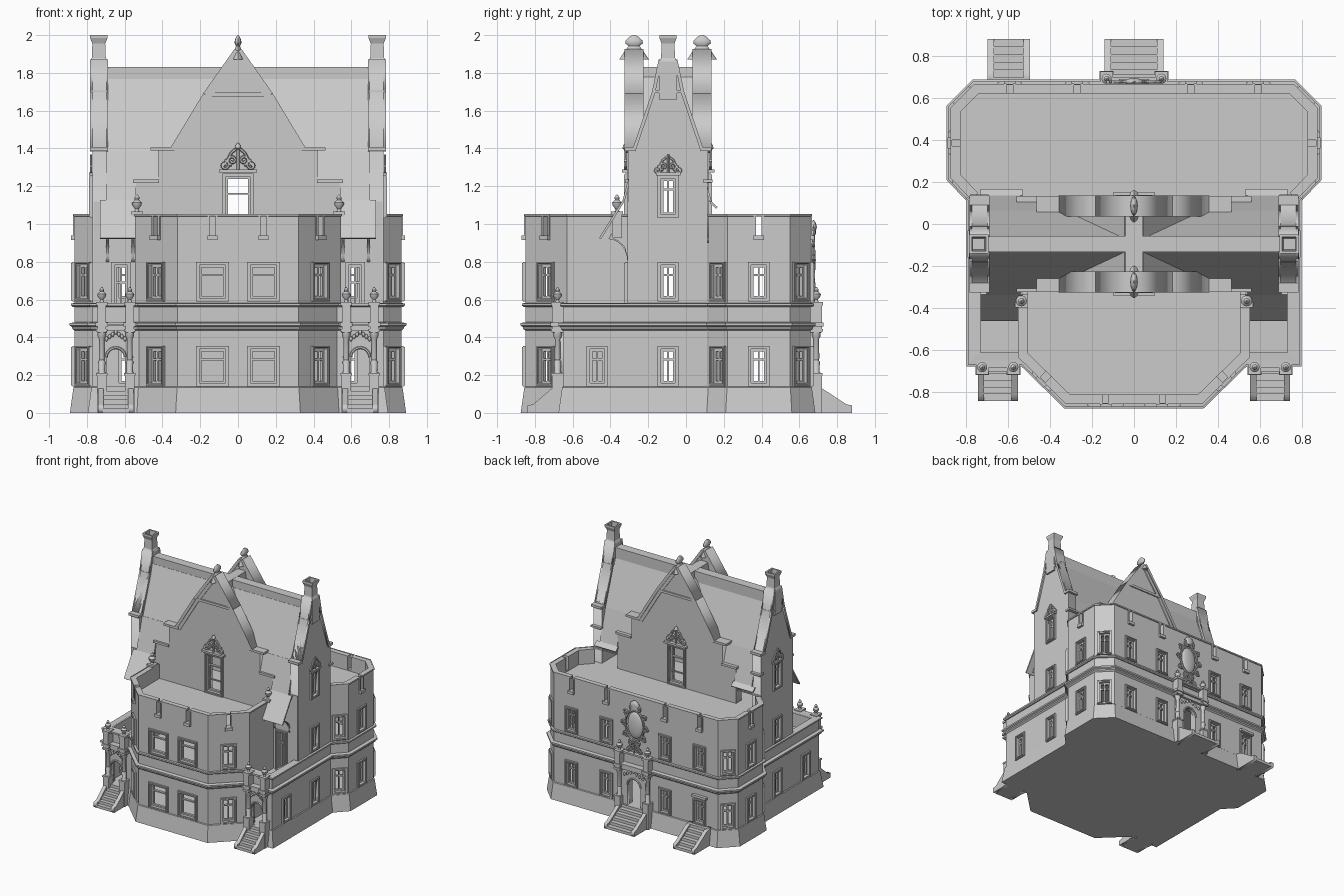
import bpy, bmesh, math
from mathutils import Matrix, Vector

if "Cube" in bpy.data.objects:
    bpy.data.objects.remove(bpy.data.objects["Cube"])
T, I = Matrix.Translation, Matrix.Identity(4)
XZ = Matrix(((1,0,0,0),(0,0,-1,0),(0,1,0,0),(0,0,0,1)))   # drawing plane -> x,z
YZ = Matrix(((0,0,1,0),(1,0,0,0),(0,1,0,0),(0,0,0,1)))    # drawing plane -> y,z
YC = -.095                                                # main ridge line
smooth = []

def make(name, me, mirror=False, thick=0):
    ob = bpy.data.objects.new(name, me)
    bpy.context.collection.objects.link(ob)
    if mirror:
        ob.modifiers.new("mirror", 'MIRROR')
    if thick:
        m = ob.modifiers.new("thick", 'SOLIDIFY')
        m.thickness, m.offset, m.use_even_offset = thick, -1, True
    return ob

def finish(name, bm, mirror=False, thick=0):
    if not thick:
        bmesh.ops.recalc_face_normals(bm, faces=bm.faces)
    me = bpy.data.meshes.new(name); bm.to_mesh(me); bm.free()
    return make(name, me, mirror, thick)

def box(bm, c, s, M=I):
    bmesh.ops.create_cube(bm, size=1, matrix=M @ T(c) @ Matrix.Diagonal((*s, 1)))

def boxes(name, items, mirror=False):
    bm = bmesh.new()
    for c, s in items: box(bm, c, s)
    return finish(name, bm, mirror)

def curve(name, paths, M, mirror, closed, dims, ext=0, bev=0):
    cu = bpy.data.curves.new(name, 'CURVE'); cu.dimensions = dims
    if dims == '2D': cu.fill_mode = 'BOTH'
    cu.extrude, cu.bevel_depth, cu.bevel_resolution, cu.use_fill_caps = ext, bev, 1, bev > 0
    for p in paths:
        s = cu.splines.new('POLY'); s.points.add(len(p) - 1); s.use_cyclic_u = closed
        for q, pt in zip(p, s.points): pt.co = (q[0], q[1], 0, 1)
    tmp = bpy.data.objects.new("tmp", cu); bpy.context.collection.objects.link(tmp)
    dg = bpy.context.evaluated_depsgraph_get()
    me = bpy.data.meshes.new_from_object(tmp.evaluated_get(dg))
    bpy.data.objects.remove(tmp); me.transform(M)
    return make(name, me, mirror)

def plate(name, loops, thick, M, mirror=False):   # flat shape with holes
    return curve(name, loops, M, mirror, True, '2D', ext=thick / 2)

def tubes(name, paths, r, M, mirror=False):
    ob = curve(name, paths, M, mirror, False, '3D', bev=r); smooth.append(ob)

def lathe(name, prof, spots, mirror=False, n=12, sc=(1, 1)):
    bm = bmesh.new()
    for x, y, z in spots:
        rings = [[bm.verts.new((x + r*sc[0]*math.cos(a*math.tau/n), y + r*sc[1]*math.sin(a*math.tau/n), z + h))
                  for a in range(n)] for r, h in prof]
        for A, B in zip(rings, rings[1:]):
            for i in range(n): bm.faces.new((A[i], A[(i+1) % n], B[(i+1) % n], B[i]))
        bm.faces.new(rings[0]); bm.faces.new(rings[-1])
    smooth.append(finish(name, bm, mirror))

def sweep(name, loop, prof, cap=True, mirror=False):   # (offset, z) profile round a plan outline
    P = [Vector(p) for p in loop]; n = len(P); bm = bmesh.new(); rings = []
    nor = [Vector(((P[(i+1) % n]-P[i]).y, -(P[(i+1) % n]-P[i]).x)).normalized() for i in range(n)]
    for o, z in prof:
        rings.append([bm.verts.new((*(P[i] + (nor[i-1]+nor[i]) * o / (1+nor[i-1].dot(nor[i]))), z)) for i in range(n)])
    for A, B in zip(rings, rings[1:]):
        for i in range(n): bm.faces.new((A[i], A[(i+1) % n], B[(i+1) % n], B[i]))
    if cap: bm.faces.new(rings[0]); bm.faces.new(rings[-1])
    return finish(name, bm, mirror)

def sym(half): return half + [(-x, y) for x, y in reversed(half) if x > 0]
def rect(x0, x1, z0, z1): return [(x0, z0), (x1, z0), (x1, z1), (x0, z1)]
def square(x, y, h): return rect(x-h, x+h, y-h, y+h)

def border(bm, M, w, z0, z1, b, ya, yb):
    y, d, zc = (ya+yb)/2, yb-ya, (z0+z1)/2
    for s in (-1, 1): box(bm, (s*(w+b)/2, y, zc), (b, d, z1-z0+2*b), M)
    for z in (z0-b/2, z1+b/2): box(bm, (0, y, z), (w, d, b), M)

def window(bm, M, w, z0, z1, kind):
    if kind == 'slot':
        for s in (-1, 1): box(bm, (s*(w/2+.006), .01, (z0+z1)/2), (.012, .035, z1-z0), M)
        box(bm, (0, .0, z0-.012), (w+.024, .04, .024), M)
        return
    border(bm, M, w, z0, z1, .018, -.012, .02)
    border(bm, M, w+.012, z0-.006, z1+.006, .006, -.018, 0)
    border(bm, M, w-.024, z0+.012, z1-.012, .012, .012, .032)
    box(bm, (0, .022, z0+(z1-z0)*.7), (w, .02, .01), M)
    if kind == 'tee': box(bm, (0, .022, (z0+z1)/2), (.01, .02, z1-z0), M)

def wall(name, path, z0, z1, ops, t=.04):   # right-half wall with openings, mirrored
    bm, fb, cols = bmesh.new(), bmesh.new(), []
    zs = sorted({z0, z1} | {z for o in ops for z in o[3:5]})
    for k, (p, q) in enumerate(zip(path, path[1:])):
        p, q = Vector(p), Vector(q); L = (q-p).length; d = (q-p)/L
        holes = [(L/2 if o[1] is None else o[1], *o[2:]) for o in ops if o[0] == k]
        us = sorted({0, L} | {min(max(h[0]+s*h[1]/2, 0), L) for h in holes for s in (-1, 1)})
        cols += [(p+d*a, p+d*b, (a+b)/2, holes) for a, b in zip(us, us[1:]) if b-a > 1e-4]
        for u, w, a, b, kind in holes:
            c = p+d*u
            M = Matrix(((d.x, -d.y, 0, c.x), (d.y, d.x, 0, c.y), (0, 0, 1, 0), (0, 0, 0, 1)))
            if kind: window(fb, M, w, a, b, kind)
    for A, B, u, holes in cols:
        for a, b in zip(zs, zs[1:]):
            if not any(abs(u-h[0]) < h[1]/2 and h[2] < (a+b)/2 < h[3] for h in holes):
                bm.faces.new([bm.verts.new((*c, z)) for c, z in ((A, a), (B, a), (B, b), (A, b))])
    bmesh.ops.remove_doubles(bm, verts=bm.verts, dist=1e-4)
    finish(name, bm, True, t); finish(name + "_window_frames", fb, True)

# plinth, floors and string courses
half = [(.32,-.85), (.525,-.65), (.77,-.65), (.77,.12), (.865,.22), (.865,.55), (.755,.66)]
foot = sym(half)
sweep("plinth", foot, [(.025, 0), (.006, .135), (0, .14)])
sweep("first_floor", foot, [(-.01, .44), (-.01, .465)])
sweep("lower_cornice", foot, [(0, .435), (.012, .445), (.014, .455), (.026, .462), (.026, .475), (0, .48)], False)
sweep("upper_cornice", foot, [(-.04, .56), (.008, .56), (.018, .568), (.018, .58), (-.04, .583)], False)
sweep("bay_deck", sym([(.32,-.84), (.535,-.63), (.535,-.28)]), [(0, .91), (0, .93)])
sweep("rear_deck", sym([(.76,-.28), (.76,.12), (.855,.22), (.855,.55), (.75,.65)]), [(0, .91), (0, .93)])

# outer walls with windows and parapet slots
G, U, S = (.158, .337), (.608, .782), (.94, 1.05)
wall("front_bay", [(0,-.85), (.32,-.85), (.545,-.63), (.545,-.25)], 0, 1.05,
     [(0, .135, .14, *G, 'wide'), (0, .135, .14, *U, 'wide'), (0, .135, .03, *S, 'slot'),
      (1, None, .09, *G, 'tee'), (1, None, .09, *U, 'tee'), (1, None, .035, *S, 'slot')])
rear = [(3, .755-x, .08, *z, 'tee') for x in (.27, .59) for z in (G, U)] + [(3, .755-x, .03, *S, 'slot') for x in (.27, .59)]
rear += [(k, None, .08, *z, 'tee') for k in (0, 1, 2) for z in (G, U)] + [(1, None, .03, *S, 'slot')]
wall("rear_wing", [(.77,.12), (.865,.22), (.865,.55), (.755,.66), (0,.66)], 0, 1.05,
     rear + [(3, .755, .12, .14, .38, None)])
wall("side_wing", [(.5,-.65), (.77,-.65), (.77,-.29)], 0, .575,
     [(0, .145, .12, .14, .37, None), (1, .18, .075, *G, 'tee')])
wall("balcony_wall", [(.54,-.31), (.765,-.31)], .45, 1.12, [(0, .08, .07, .475, .782, 'tee')])
for nm, P in (("bay_coping", [(.32,-.85), (.545,-.63), (.545,-.3)]), ("rear_coping", half[3:])):
    sweep(nm, sym(P), [(0, 1.04), (.006, 1.042), (.006, 1.053), (0, 1.053)], False)

# end gables: stepped, three windows each, chimney on top
g = [(.21, .02), (.21, 1.39), (.19, 1.39), (.085, 1.70), (.05, 1.87)]
prof = [(YC+a, b) for a, b in sym(g)]
holes = [rect(YC-.037, YC+.037, *z) for z in (G, U, (1.05, 1.24))]
plate("end_gable", [prof] + holes, .075, T((.7325, 0, 0)) @ YZ, True)
bm = bmesh.new()
Mx = T((.77, YC, 0)) @ Matrix.Rotation(math.pi/2, 4, 'Z')
for z in (G, U, (1.05, 1.24)): window(bm, Mx, .074, *z, 'tee')
finish("end_gable_window_frames", bm, True)

def strip(name, p, q, t, thick, M, mirror=True):   # coping along a slope
    p, q = Vector(p), Vector(q); n = Vector((-(q-p).y, (q-p).x)).normalized()*t
    plate(name, [[p, q, q+n, p+n]], thick, M, mirror)
for s in (-1, 1):
    for p, q in zip(g[2:], g[3:]):
        strip("end_gable_coping", (YC+s*p[0], p[1]), (YC+s*q[0], q[1]), s*.018, .095, T((.735, 0, 0)) @ YZ)
boxes("end_gable_trim", [((.735, YC+s*.2, 1.397), (.095, .06, .02)) for s in (-1, 1)] +
      [((.735, YC, 1.70), (.09, .17, .015)), ((.735, YC+.21, 1.228), (.09, .05, .015))], True)
sweep("chimney", square(.737, YC, .035), [(.012, 1.66), (.012, 1.86), (.002, 1.88), (-.001, 1.955),
      (.011, 1.985), (.011, 2.0), (-.002, 2.0), (-.008, 1.9)], True, True)

# front and back cross gables
h = [(.545, .9), (.545, 1.22), (.42, 1.22), (.42, 1.39), (.34, 1.39), (.165, 1.68), (0, 1.915)]
for nm, y, s in (("front", -.275, -1), ("back", .085, 1)):
    M = T((0, y, 0)) @ XZ
    plate(nm + "_gable", [sym(h), rect(-.065, .065, .935, 1.25)], .07, M)
    for p, q in zip(h[4:], h[5:]): strip(nm + "_gable_coping", p, q, -.022, .1, M); strip(nm + "_gable_rake", p, q, .025, .085, M)
    boxes(nm + "_gable_steps", [((.487, y, 1.227), (.14, .095, .018)), ((.395, y, 1.397), (.135, .095, .018)),
          ((.08, y, 1.685), (.16, .09, .02))], True)
    bm = bmesh.new()
    window(bm, T((0, y+s*.035, 0)) @ Matrix.Rotation(math.pi if s > 0 else 0, 4, 'Z'), .13, .95, 1.25, 'wide')
    box(bm, (0, y+s*.045, 1.28), (.2, .04, .016))
    finish(nm + "_gable_door_frame", bm)
    lathe(nm + "_gable_finial", [(.03, 0), (.02, .04), (.011, .07), (.018, .085), (.017, .1), (.01, .118), (.003, .128)],
          [(0, y, 1.872)], sc=(1, 2.6))

# roofs with boxed ridges
R = [(.03, 1.765), (.16, 1.38), (.23, 1.12), (.355, .92)]
bm = bmesh.new()
def slope(pts, s, x0, x1):
    for (a, b), (c, d) in zip(pts, pts[1:]):
        bm.faces.new([bm.verts.new(v) for v in ((x0, YC+s*a, b), (x1, YC+s*a, b), (x1, YC+s*c, d), (x0, YC+s*c, d))])
for s in (-1, 1):
    slope(R[:2], s, 0, .70)
    slope([R[1], (.2, 1.23)], s, .41, .54)
    slope(R[1:3], s, .54, .70)
slope(R[2:], -1, .53, .73)
slope([R[2], (.262, 1.09)], 1, .53, .73)
bm.faces.new([bm.verts.new(v) for v in ((.035,-.26,1.77), (.035,.07,1.77), (.33,.07,1.36), (.33,-.26,1.36))])
finish("roof_slopes", bm, True, .012)
boxes("ridge_boxes", [((0, YC, 1.782), (1.4, .075, .096)), ((0, YC, 1.783), (.08, .3, .097))])
arc = [(-.31-.1*(1-math.cos(a)), .8+.12*math.sin(a)) for a in [i*math.pi/12 for i in range(7)]]
for x in (.555, .69):
    plate("canopy_bracket", [arc + [(-.395, .95), (-.385, .925)] + [(-.31-.08*(1-math.cos(a)), .83+.09*math.sin(a)) for a in (1.2, .6, 0)]
          + [(-.3, .83), (-.3, .8)]], .016, T((x, 0, 0)) @ YZ, True)

# stairs with sloping cheeks, and columned porches
def stairs(name, cx, y0, s, depth, w, mirror=False, n=6):
    boxes(name + "_steps", [((cx, y0+s*depth*(i+1)/n/2, .07*(n-i)/n), (w-.05, depth*(i+1)/n, .14*(n-i)/n)) for i in range(n)], mirror)
    for k in (-1, 1):
        plate(name + "_cheek", [[(y0, 0), (y0, .145), (y0+s*.06, .13), (y0+s*(depth-.03), .045), (y0+s*depth, .04), (y0+s*depth, 0)]],
              .03, T((cx+k*(w/2-.015), 0, 0)) @ YZ, mirror)

URN = [(.012, 0), (.008, .012), (.022, .03), (.024, .042), (.01, .055), (.013, .064), (.002, .08)]
COL = [(.022, 0), (.022, .012), (.016, .02), (.019, .07), (.013, .08), (.016, .09), (.014, .19), (.022, .205), (.024, .23)]
def porch(name, cx, yf, s, hs, aw, top, mirror):
    y = yf+s*.03; items = []
    for x in (cx-hs, cx+hs):
        items += [((x, y, .1), (.052, .06, .2)), ((x, y, .205), (.06, .066, .012)), ((x, y, .5), (.046, .06, .15)),
                  ((x, y, .437), (.06, .068, .014)), ((x, y, .468), (.066, .074, .02)), ((x, y, .578), (.06, .07, .018))]
    items += [((cx, yf+s*.02, .45), (2*hs, .045, .03)), ((cx, yf+s*.02, .475), (2*hs, .06, .012)), ((cx, yf+s*.015, .574), (2*hs, .04, .014))]
    boxes(name + "_masonry", items, mirror)
    cols = [(cx-hs, y, 0), (cx+hs, y, 0)]
    lathe(name + "_columns", COL, [(a, b, .2) for a, b, _ in cols], mirror)
    lathe(name + "_urns", URN, [(a, b, .587) for a, b, _ in cols], mirror)
    r = aw/2
    arch = [(cx+r*math.cos(i*math.pi/12), top-r+r*math.sin(i*math.pi/12)) for i in range(13)]
    M = T((0, yf+s*.008, 0)) @ XZ
    plate(name + "_arch", [rect(cx-hs, cx+hs, .13, .44), [(cx+r, .14)] + arch + [(cx-r, .14)]], .03, M, mirror)
    tubes(name + "_arch_trim", [arch], .008, T((0, yf+s*.025, 0)) @ XZ, mirror)
    lathe(name + "_beads", [(.003, 0), (.009, .01), (.009, .016), (.003, .026)],
          [(cx+k*hs*.22, yf+s*.03, .405-.012*abs(k)+.01) for k in range(-3, 4)], mirror, 8)
porch("side_porch", .647, -.65, -1, .074, .1, .345, True)
porch("rear_porch", 0, .66, 1, .13, .12, .37, False)
stairs("side_porch", .647, -.65, -1, .19, .19, True)
stairs("rear_porch", 0, .66, 1, .22, .28)
stairs("rear_side_door", -.595, .66, 1, .22, .2)
boxes("rear_side_door_hood", [((-.595, .668, .375), (.13, .035, .02))])

# urns on the bay parapet ends
boxes("bay_end_pedestal", [((.535, -.365, .99), (.05, .05, .13)), ((.535, -.365, 1.058), (.062, .062, .014))], True)
lathe("bay_end_urn", [(r*1.1, z*1.15) for r, z in URN], [(.535, -.365, 1.065)], True)

# scrolled crests over gable openings
def scroll(cx, cz, r, a0, turns=1.3, n=16):
    return [(cx+r*(1-.75*i/n)*math.cos(a0+turns*math.tau*i/n), cz+r*(1-.75*i/n)*math.sin(a0+turns*math.tau*i/n)) for i in range(n+1)]
def crest(name, M, k, mirror=False):
    paths = []
    for s in (-1, 1):
        for p in (scroll(.07, .025, .025, 1.5), scroll(.03, .05, .026, -1.5), [(.085, .01), (.05, .06), (.035, .09), (.012, .11)]):
            paths.append([(s*a*k, b*k) for a, b in p])
    tubes(name, paths + [[(0, 0), (0, .13*k)]], .008*k, M, mirror)
for nm, y in (("front_crest", -.32), ("back_crest", .13)):
    crest(nm, T((0, y, 1.287)) @ XZ, 1)
    lathe(nm + "_knob", [(.004, 0), (.016, .012), (.012, .028), (.003, .04)], [(0, y, 1.39)])
crest("end_crest", T((.778, YC, 1.265)) @ YZ, .8, True)
boxes("end_crest_base", [((.775, YC, 1.265), (.03, .13, .014))], True)

# rear cartouche: oval shield, scroll border and crown
bm = bmesh.new()
bmesh.ops.create_uvsphere(bm, u_segments=20, v_segments=12, radius=1, matrix=T((0, .665, .81)) @ Matrix.Diagonal((.07, .022, .11, 1)))
smooth.append(finish("cartouche_shield", bm))
oval = [(.085*math.cos(i*math.tau/24), .81+.125*math.sin(i*math.tau/24)) for i in range(25)]
curls = [scroll(.1*math.cos(a), .81+.15*math.sin(a), .024, a) for a in [i*math.tau/10 for i in range(10)]]
tubes("cartouche_scrolls", [oval] + curls, .008, T((0, .675, 0)) @ XZ)
lathe("cartouche_crown", [(.035, 0), (.03, .015), (.045, .04), (.03, .06), (.006, .075)], [(0, .675, .945)], sc=(1, .4))
crest("cartouche_base", T((0, .68, .585)) @ XZ, .8)

bpy.ops.object.select_all(action='DESELECT')
for o in smooth: o.select_set(True)
bpy.context.view_layer.objects.active = smooth[0]
bpy.ops.object.shade_smooth_by_angle(angle=math.radians(40))
